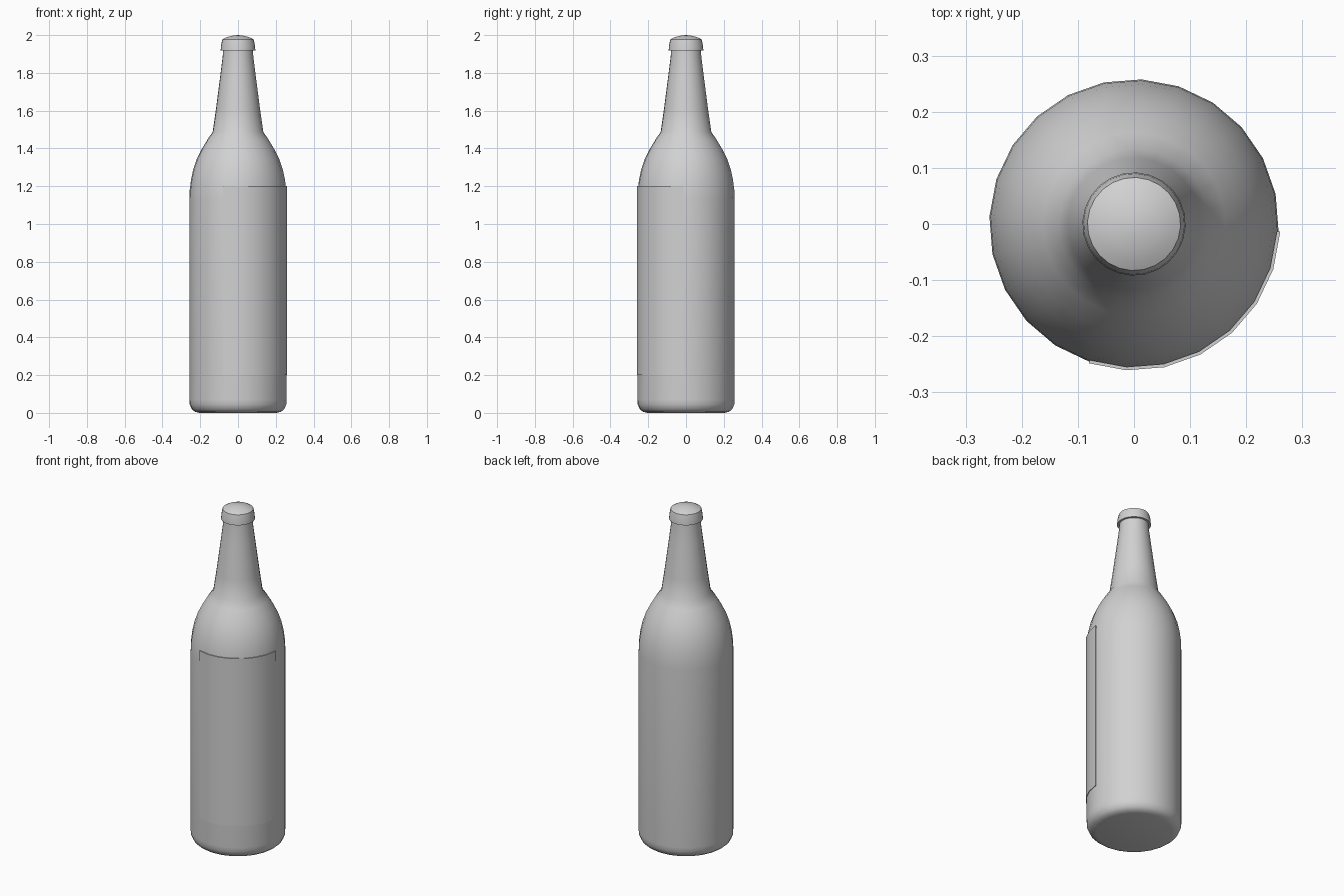
import bpy, bmesh, math

cube = bpy.data.objects.get("Cube")
if cube:
    bpy.data.objects.remove(cube, do_unlink=True)

SEGMENTS = 24
STEP = 2 * math.pi / SEGMENTS
START = math.radians(-3)

grey = bpy.data.materials.new("light_grey")
grey.use_nodes = True
COLOUR = (0.64, 0.64, 0.64, 1)
grey.diffuse_color = COLOUR
grey.node_tree.nodes["Principled BSDF"].inputs["Base Color"].default_value = COLOUR


def finish(name, bm, sharp_angle):
    bmesh.ops.recalc_face_normals(bm, faces=bm.faces)
    mesh = bpy.data.meshes.new(name)
    bm.to_mesh(mesh)
    bm.free()
    obj = bpy.data.objects.new(name, mesh)
    bpy.context.collection.objects.link(obj)
    mesh.materials.append(grey)
    bpy.ops.object.select_all(action='DESELECT')
    obj.select_set(True)
    bpy.context.view_layer.objects.active = obj
    bpy.ops.object.shade_smooth_by_angle(angle=math.radians(sharp_angle))
    return obj


def lathe(name, profile, sharp_angle=40):
    """Turn a (radius, height) profile around z; radius 0 closes to a point."""
    bm = bmesh.new()
    rings = []
    for r, z in profile:
        if r == 0:
            rings.append([bm.verts.new((0, 0, z))] * SEGMENTS)
        else:
            rings.append([bm.verts.new((r * math.cos(START + i * STEP),
                                        r * math.sin(START + i * STEP), z))
                          for i in range(SEGMENTS)])
    for low, high in zip(rings, rings[1:]):
        for i in range(SEGMENTS):
            j = (i + 1) % SEGMENTS
            corners = list(dict.fromkeys((low[i], low[j], high[j], high[i])))
            bm.faces.new(corners)
    return finish(name, bm, sharp_angle)


# Glass body: rounded base, straight wall, curved shoulder, tapering neck
lathe("bottle_body", [
    (0, 0.0), (0.205, 0.0), (0.228, 0.006), (0.246, 0.02), (0.256, 0.045),
    (0.258, 0.07), (0.258, 1.13), (0.256, 1.18), (0.249, 1.235),
    (0.237, 1.29), (0.218, 1.345), (0.193, 1.395), (0.163, 1.445),
    (0.134, 1.488), (0.118, 1.60), (0.105, 1.70), (0.092, 1.80),
    (0.081, 1.888), (0.079, 1.93), (0, 1.93)], 50)

# Crown cap: flared skirt and shallow dome
lathe("bottle_cap", [
    (0, 1.918), (0.092, 1.918), (0.090, 1.945), (0.083, 1.977),
    (0.066, 1.986), (0.045, 1.993), (0.023, 1.998), (0, 2.0)], 25)

# Label: thin curved plate wrapped round seven sides of the wall
bm = bmesh.new()
sheet = []
for i in range(-7, 1):
    a = START + i * STEP
    c, s = math.cos(a), math.sin(a)
    sheet.append([bm.verts.new((r * c, r * s, z))
                  for r, z in ((0.255, 0.2), (0.261, 0.2), (0.261, 1.2), (0.255, 1.2))])
for left, right in zip(sheet, sheet[1:]):
    for k in range(4):
        n = (k + 1) % 4
        bm.faces.new((left[k], right[k], right[n], left[n]))
bm.faces.new(sheet[0])
bm.faces.new(sheet[-1])
finish("label", bm, 40)
